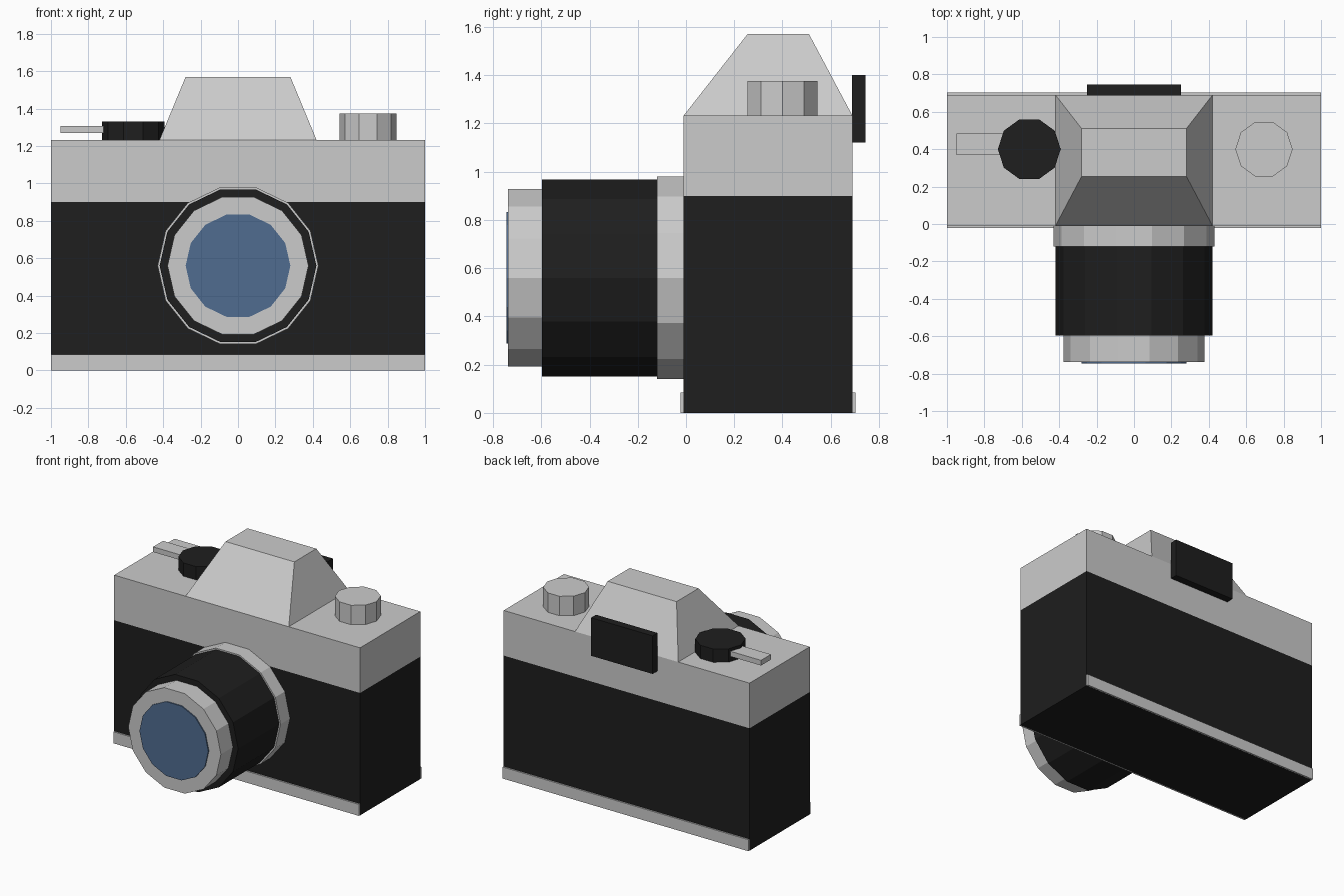
import bpy, bmesh
from math import pi
from mathutils import Matrix

if "Cube" in bpy.data.objects:
    bpy.data.objects.remove(bpy.data.objects["Cube"])


def material(name, rgb):
    m = bpy.data.materials.new(name)
    m.diffuse_color = (*rgb, 1)
    m.use_nodes = True
    m.node_tree.nodes["Principled BSDF"].inputs["Base Color"].default_value = m.diffuse_color
    return m


BLACK = material("black", (0.013, 0.013, 0.013))
BLUE = material("glass_blue", (0.08, 0.15, 0.28))


def finish(name, bm, mat):
    bmesh.ops.recalc_face_normals(bm, faces=bm.faces)
    mesh = bpy.data.meshes.new(name)
    bm.to_mesh(mesh)
    bm.free()
    ob = bpy.data.objects.new(name, mesh)
    bpy.context.collection.objects.link(ob)
    if mat:
        mesh.materials.append(mat)
    return ob


def box(name, x, y, z, mat=None, top_x=None, top_y=None):
    """Box from min/max ranges; the top face may have its own ranges."""
    bm = bmesh.new()
    bmesh.ops.create_cube(bm, size=1)
    for v in bm.verts:
        i, j, k = (int(c > 0) for c in v.co)
        xs = top_x if k and top_x else x
        ys = top_y if k and top_y else y
        v.co = (xs[i], ys[j], z[k])
    return finish(name, bm, mat)


def prism(name, sides, radius, start, end, centre, axis, mat=None):
    """Flat-sided cylinder along y or z, with a vertex on the x axis."""
    bm = bmesh.new()
    bmesh.ops.create_cone(bm, cap_ends=True, segments=sides, radius1=radius,
                          radius2=radius, depth=end - start)
    # put the first vertex on the x axis
    first = max(bm.verts, key=lambda v: v.co.x)
    angle = first.co.xy.angle_signed((1, 0)) if first.co.y else 0
    bmesh.ops.rotate(bm, verts=bm.verts, matrix=Matrix.Rotation(-angle, 3, 'Z'))
    mid = (start + end) / 2
    if axis == 'Y':
        bmesh.ops.rotate(bm, verts=bm.verts, matrix=Matrix.Rotation(pi / 2, 3, 'X'))
        shift = (centre[0], mid, centre[1])
    else:
        shift = (centre[0], centre[1], mid)
    bmesh.ops.translate(bm, verts=bm.verts, vec=shift)
    return finish(name, bm, mat)


# Body: dark shell, metal top housing and slightly deeper base plate
DEPTH = (-0.01, 0.69)
box("body", (-1, 1), DEPTH, (0, 0.9), BLACK)
box("top_housing", (-1, 1), DEPTH, (0.9, 1.232))
box("base_plate", (-0.9995, 0.9995), (-0.022, 0.702), (0.0005, 0.085))

# Viewfinder hump and eyepiece
box("viewfinder_hump", (-0.42, 0.42), DEPTH, (1.232, 1.57),
    top_x=(-0.28, 0.28), top_y=(0.255, 0.51))
box("eyepiece", (-0.25, 0.25), (0.688, 0.745), (1.12, 1.4), BLACK)

# Lens: stacked 14-sided rings
for name, radius, front, back, mat in (
        ("lens_mount", 0.43, -0.12, -0.01, None),
        ("lens_barrel", 0.419, -0.597, -0.12, BLACK),
        ("lens_rim", 0.377, -0.737, -0.597, None),
        ("lens_glass", 0.28, -0.745, -0.737, BLUE)):
    prism(name, 14, radius, front, back, (0, 0.56), 'Y', mat)

# Top controls
prism("shutter_knob", 10, 0.153, 1.232, 1.375, (0.695, 0.4), 'Z')
prism("winding_dial", 10, 0.168, 1.232, 1.33, (-0.56, 0.4), 'Z', BLACK)
box("winding_lever", (-0.95, -0.6), (0.37, 0.485), (1.27, 1.308))
